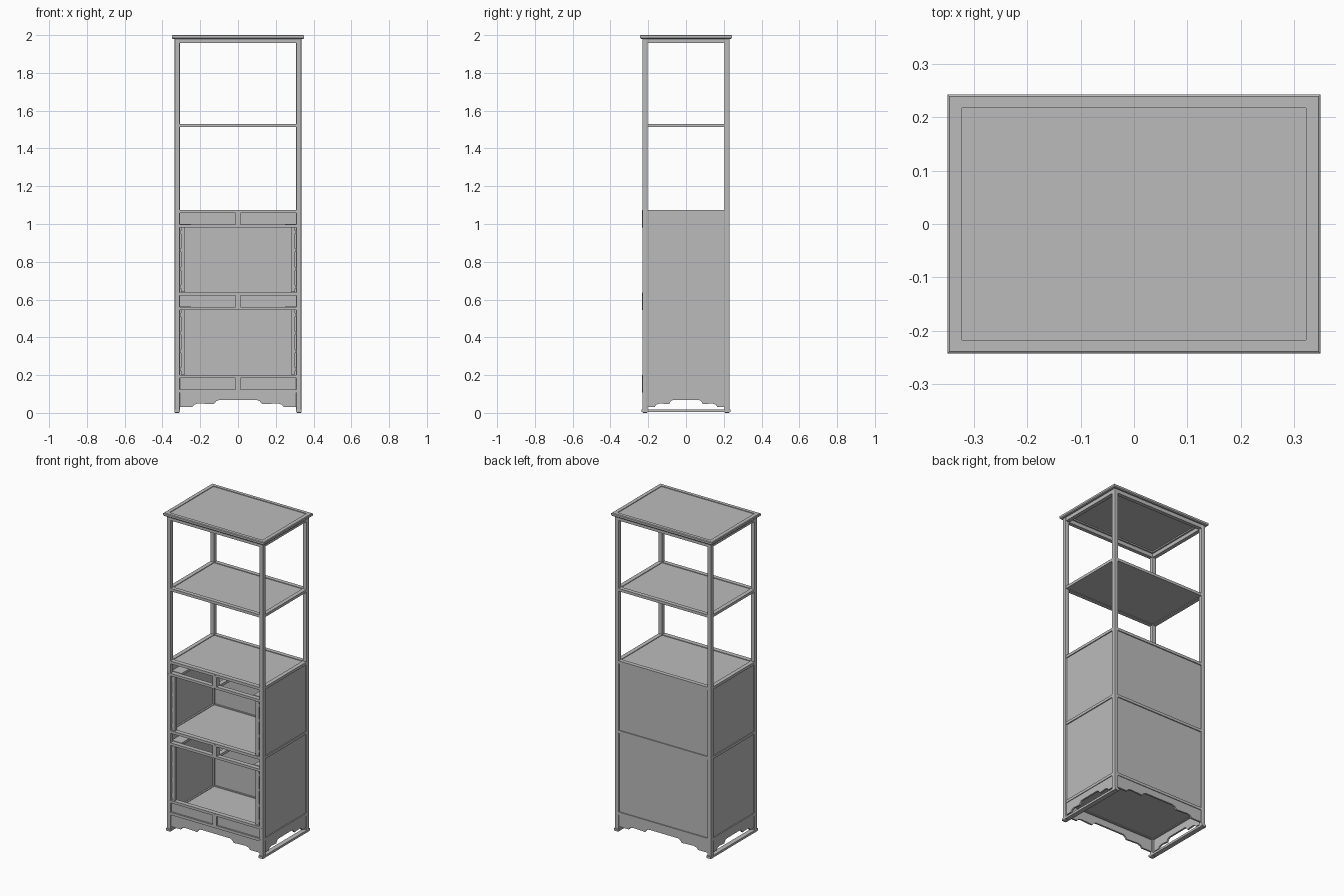
import bpy, bmesh
from mathutils import Vector

cube = bpy.data.objects.get("Cube")
if cube:
    bpy.data.objects.remove(cube)

grey = bpy.data.materials.new("plain grey")
grey.use_nodes = True
grey.diffuse_color = (0.5, 0.5, 0.5, 1)
grey.node_tree.nodes["Principled BSDF"].inputs["Base Color"].default_value = (0.5, 0.5, 0.5, 1)

# Main dimensions
PX, PY = 0.322, 0.217      # post centres
HALF = 0.014               # half post width
IX, IY = PX - HALF, PY - HALF
DECKS = {"upper_shelf": 1.53, "middle_shelf": 1.075, "cabinet_floor": 0.638, "base_floor": 0.125}
THICK = 0.017


def finish(name, bm, bevel=0):
    bmesh.ops.recalc_face_normals(bm, faces=bm.faces)
    mesh = bpy.data.meshes.new(name)
    bm.to_mesh(mesh)
    bm.free()
    mesh.materials.append(grey)
    ob = bpy.data.objects.new(name, mesh)
    bpy.context.collection.objects.link(ob)
    if bevel:
        mod = ob.modifiers.new("soft edges", "BEVEL")
        mod.width = bevel
        mod.segments = 2
    return ob


def box(name, x, y, z, bevel=0):
    """Box from (low, high) pairs."""
    bm = bmesh.new()
    bmesh.ops.create_cube(bm, size=1)
    for v in bm.verts:
        v.co = Vector([(a + b) / 2 + c * (b - a) for c, (a, b) in zip(v.co, (x, y, z))])
    return finish(name, bm, bevel)


def framed_deck(name, loops):
    """Rectangular rings (half x, half y, z) joined in order; both ends capped as panels."""
    bm = bmesh.new()
    rings = [[bm.verts.new((sx * hx, sy * hy, z)) for sx, sy in ((-1, -1), (1, -1), (1, 1), (-1, 1))]
             for hx, hy, z in loops]
    for a, b in zip(rings, rings[1:]):
        for i in range(4):
            j = (i + 1) % 4
            bm.faces.new((a[i], a[j], b[j], b[i]))
    bm.faces.new(rings[0])
    bm.faces.new(rings[-1])
    return finish(name, bm)


def plate(name, outline, near, far, along_y=False):
    """Extruded upright outline of (across, z) points, facing y or, along_y, facing x."""
    bm = bmesh.new()
    place = (lambda u, d, z: (d, u, z)) if along_y else (lambda u, d, z: (u, d, z))
    face = bm.faces.new([bm.verts.new(place(u, near, z)) for u, z in outline])
    ext = bmesh.ops.extrude_face_region(bm, geom=[face])
    moved = [g for g in ext["geom"] if isinstance(g, bmesh.types.BMVert)]
    shift = far - near
    bmesh.ops.translate(bm, verts=moved, vec=(shift, 0, 0) if along_y else (0, shift, 0))
    return finish(name, bm)


def pointed_rail(name, reach, z0, z1):
    """Front rail with mitred points let into the posts."""
    mid = (z0 + z1) / 2
    plate(name, [(-reach, mid), (-IX, z0), (IX, z0), (reach, mid), (IX, z1), (-IX, z1)],
          -PY - HALF - 0.001, -PY + HALF)


def pointed_strut(name, z0, z1):
    """Short upright with pointed ends let into the rails."""
    w, tip = 0.014, 0.012
    plate(name, [(-w, z0), (0, z0 - tip), (w, z0), (w, z1), (0, z1 + tip), (-w, z1)],
          -PY - HALF - 0.002, -PY + HALF)


# Corner posts and side floor runners
for sx, side in ((1, "left"), (-1, "right")):
    for sy, end in ((-1, "front"), (1, "back")):
        x, y = sx * PX, sy * PY
        box(f"{end}_{side}_post", (x - HALF, x + HALF), (y - HALF, y + HALF), (0, 1.982), 0.005)
    box(f"{side}_floor_runner", (sx * PX - 0.015, sx * PX + 0.015), (-0.236, 0.236), (0.004, 0.018))

# Overhanging top with a sunk panel, and the rails under it
framed_deck("top_board", [
    (0.30, 0.195, 1.988), (0.30, 0.195, 1.98), (0.345, 0.238, 1.98), (0.35, 0.243, 1.985),
    (0.35, 0.243, 1.997), (0.346, 0.239, 2.0), (0.323, 0.218, 2.0), (0.323, 0.218, 1.996)])
for s, end in ((-1, "front"), (1, "back")):
    y = s * PY
    box(f"{end}_top_rail", (-PX, PX), (y - 0.012, y + 0.012), (1.957, 1.981))
for s, side in ((1, "left"), (-1, "right")):
    x = s * PX
    box(f"{side}_top_rail", (x - 0.012, x + 0.012), (-PY, PY), (1.957, 1.981))

# Framed shelves and floors
OX, OY = PX + 0.012, PY + 0.012
for name, top in DECKS.items():
    low = top - THICK
    framed_deck(name, [(IX, IY, low + 0.004), (IX, IY, low), (OX, OY, low), (OX, OY, top),
                       (IX, IY, top), (IX, IY, top - 0.004)])

# Back and side panels of the closed cabinet
for level, z0, z1 in (("upper", 0.63, 1.065), ("lower", 0.115, 0.63)):
    box(f"{level}_back_panel", (-PX, PX), (PY - 0.004, PY + 0.006), (z0, z1))
    for s, side in ((1, "left"), (-1, "right")):
        x = s * (PX + 0.001)
        box(f"{level}_{side}_panel", (x - 0.005, x + 0.005), (-PY, PY), (z0, z1))

# Front rails, struts, drawer runners and door jambs
for level, top in (("upper", 1.058), ("lower", 0.621)):
    rail_top = top - 0.06
    rail_low = rail_top - 0.016
    pointed_rail(f"{level}_deck_rail", 0.32, top, top + THICK)
    pointed_rail(f"{level}_drawer_rail", 0.325, rail_low, rail_top)
    pointed_strut(f"{level}_drawer_strut", rail_top, top)
    box(f"{level}_middle_runner", (-0.014, 0.014), (-IY, IY), (rail_low, rail_top))
    door_low = rail_low - 0.343
    for s, side in ((1, "left"), (-1, "right")):
        box(f"{level}_{side}_runner", sorted((s * 0.25, s * 0.318)), (-IY, IY),
            (rail_low + 0.004, rail_top + 0.003))
        box(f"{level}_{side}_jamb", sorted((s * 0.28, s * 0.303)), (-0.224, -0.208),
            (door_low, rail_low))
        for i in range(4):
            z = door_low + 0.02 + i * 0.096
            box(f"{level}_{side}_jamb_tab", sorted((s * 0.302, s * 0.312)), (-0.222, -0.21),
                (z, z + 0.018))

# Closed bottom drawer band
pointed_rail("base_upper_rail", 0.325, 0.184, 0.2)
pointed_rail("base_lower_rail", 0.32, 0.108, 0.125)
pointed_strut("base_strut", 0.125, 0.184)
box("base_front_panel", (-PX, PX), (-0.222, -0.212), (0.115, 0.19))


def apron_outline(half, steps):
    right = [(half, 0.11), (half, 0.032)] + steps
    return right + [(-u, z) for u, z in reversed(right)]


# Stepped aprons around the base
wide = [(0.24, 0.032), (0.232, 0.044), (0.21, 0.05), (0.128, 0.046), (0.115, 0.062), (0.1, 0.068)]
narrow = [(0.165, 0.032), (0.158, 0.043), (0.14, 0.05), (0.09, 0.046), (0.08, 0.062), (0.068, 0.068)]
for s, end in ((-1, "front"), (1, "back")):
    plate(f"{end}_apron", apron_outline(IX + 0.006, wide), s * 0.214, s * 0.225)
for s, side in ((1, "left"), (-1, "right")):
    plate(f"{side}_apron", apron_outline(IY + 0.006, narrow), s * 0.319, s * 0.33, along_y=True)
